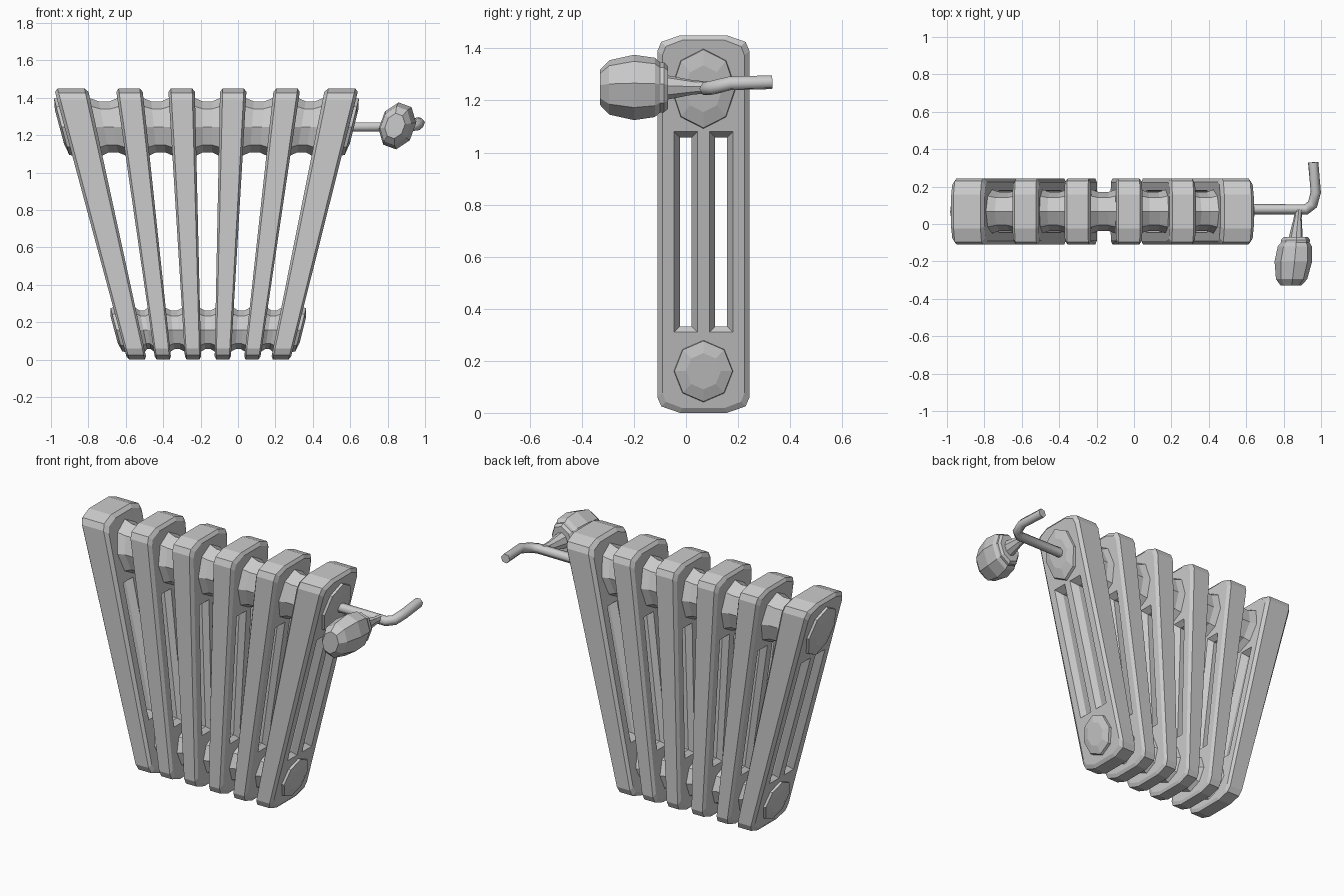
import bpy, bmesh, math

if "Cube" in bpy.data.objects:
    bpy.data.objects.remove(bpy.data.objects["Cube"])

H, CY = 1.45, 0.067
# fins: (centre x at bottom, half width at bottom, centre x at top, half width at top)
FINS = [(-0.54, .052, -0.893, .09), (-0.40, .043, -0.582, .071),
        (-0.24, .043, -0.302, .071), (-0.082, .043, -0.025, .071),
        (0.075, .043, 0.262, .071), (0.228, .052, 0.555, .09)]


def face_x(i, s, z):
    """x of fin i at height z; s = -1 left face, +1 right face"""
    a, ha, b, hb = FINS[i]
    t = z / H
    return a + (b - a) * t + s * (ha + (hb - ha) * t)


def finish(bm, name):
    bmesh.ops.recalc_face_normals(bm, faces=bm.faces)
    me = bpy.data.meshes.new(name)
    bm.to_mesh(me)
    bm.free()
    ob = bpy.data.objects.new(name, me)
    bpy.context.collection.objects.link(ob)
    return ob


def bridge(bm, a, b):
    n = len(a)
    for k in range(n):
        bm.faces.new((a[k], a[(k + 1) % n], b[(k + 1) % n], b[k]))


def loft(name, rings):
    """closed solid through rings of points"""
    bm = bmesh.new()
    vs = [[bm.verts.new(p) for p in r] for r in rings]
    for a, b in zip(vs, vs[1:]):
        bridge(bm, a, b)
    bm.faces.new(vs[0])
    bm.faces.new(vs[-1])
    return finish(bm, name)


def octagon(ry, rz, cz):
    return [(CY + ry * math.sin(k * math.pi / 4), cz + rz * math.cos(k * math.pi / 4))
            for k in range(8)]


# fin outline with cut corners, in (y, z) about the fin centre
corner = [(.177, .665), (.162, .70), (.09, .725)]
quarter = corner + [(-y, z) for y, z in reversed(corner)]
OUT = quarter + [(-y, -z) for y, z in quarter]


def outline(sy, sz):
    return [(CY + y * sy, H / 2 + z * sz) for y, z in OUT]


def rect(y0, y1, z0, z1, d):
    return [(y0 + d, z0 + d), (y1 - d, z0 + d), (y1 - d, z1 - d), (y0 + d, z1 - d)]


SLOTS = [(-.046, .044, .31, 1.08), (.09, .18, .31, 1.08)]


def fin(i):
    bm = bmesh.new()

    def ring(pts, s):
        return [bm.verts.new((face_x(i, s, z), y, z)) for y, z in pts]

    rims, throats = {}, {}
    for s in (-1, 1):
        # flat side with two slot openings
        face = ring(outline(.89, .975), s)
        holes = [ring(rect(*q, 0), s) for q in SLOTS]
        edges = [bm.edges.new((r[k], r[(k + 1) % len(r)]))
                 for r in [face] + holes for k in range(len(r))]
        bmesh.ops.triangle_fill(bm, edges=edges, use_beauty=True)
        # bevelled rim and bevelled slot edges
        rims[s] = ring(outline(1, 1), s * .8)
        bridge(bm, face, rims[s])
        throats[s] = [ring(rect(*q, .022), s * .5) for q in SLOTS]
        for a, b in zip(holes, throats[s]):
            bridge(bm, a, b)
    bridge(bm, rims[-1], rims[1])
    for a, b in zip(throats[-1], throats[1]):
        bridge(bm, a, b)
    finish(bm, f"radiator_fin_{i + 1}")


for i in range(6):
    fin(i)

# upper and lower hubs: waisted connectors between fins, stepped caps at the ends
for label, cz, ry, rz, cy, cr in (("upper", 1.245, .118, .155, .125, .155),
                                  ("lower", .16, .108, .118, .115, .12)):
    for i in range(5):
        rings = []
        for t, k in ((-.03, 1), (.3, .88), (.7, .88), (1.03, 1)):
            rings.append([(face_x(i, 1, z) * (1 - t) + face_x(i + 1, -1, z) * t, y, z)
                          for y, z in octagon(ry * k, rz * k, cz)])
        loft(f"{label}_connector_{i + 1}", rings)
    for i, s, side in ((0, -1, "left"), (5, 1, "right")):
        loft(f"{label}_{side}_end_cap",
             [[(face_x(i, s, z) + s * d, y, z) for y, z in octagon(cy * k, cr * k, cz)]
              for k, d in ((1, -.01), (.97, .015), (.58, .027))])

# bent inlet pipe
cu = bpy.data.curves.new("inlet_pipe", 'CURVE')
cu.dimensions = '3D'
cu.bevel_depth, cu.bevel_resolution, cu.use_fill_caps = .028, 1, True
path = [(.58, .08, 1.245), (.92, .078, 1.245), (.955, .105, 1.25),
        (.972, .17, 1.266), (.958, .33, 1.27)]
sp = cu.splines.new('POLY')
sp.points.add(len(path) - 1)
for p, c in zip(sp.points, path):
    p.co = (*c, 1)
pipe = bpy.data.objects.new("inlet_pipe", cu)
bpy.context.collection.objects.link(pipe)
pipe.select_set(True)
bpy.context.view_layer.objects.active = pipe
bpy.ops.object.convert(target='MESH')


def knob_part(name, profile):
    """flattened octagonal turning along y, tipped about its axis"""
    c, s = math.cos(math.radians(20)), math.sin(math.radians(20))
    rings = []
    for y, r in profile:
        pts = [(.74 * r * math.cos(a), r * math.sin(a))
               for a in (math.pi / 8 + k * math.pi / 4 for k in range(8))]
        rings.append([(.866 + (.06 + y) * .1 + u * c + v * s, y, 1.25 - u * s + v * c)
                      for u, v in pts])
    loft(name, rings)


# valve stem, collar and handle
knob_part("valve_stem", [(.08, .025), (.03, .028), (-.08, .05)])
knob_part("valve_collar", [(-.07, .085), (-.085, .1), (-.11, .1)])
knob_part("valve_handle", [(-.1, .1), (-.12, .118), (-.2, .13), (-.295, .108), (-.33, .07)])
